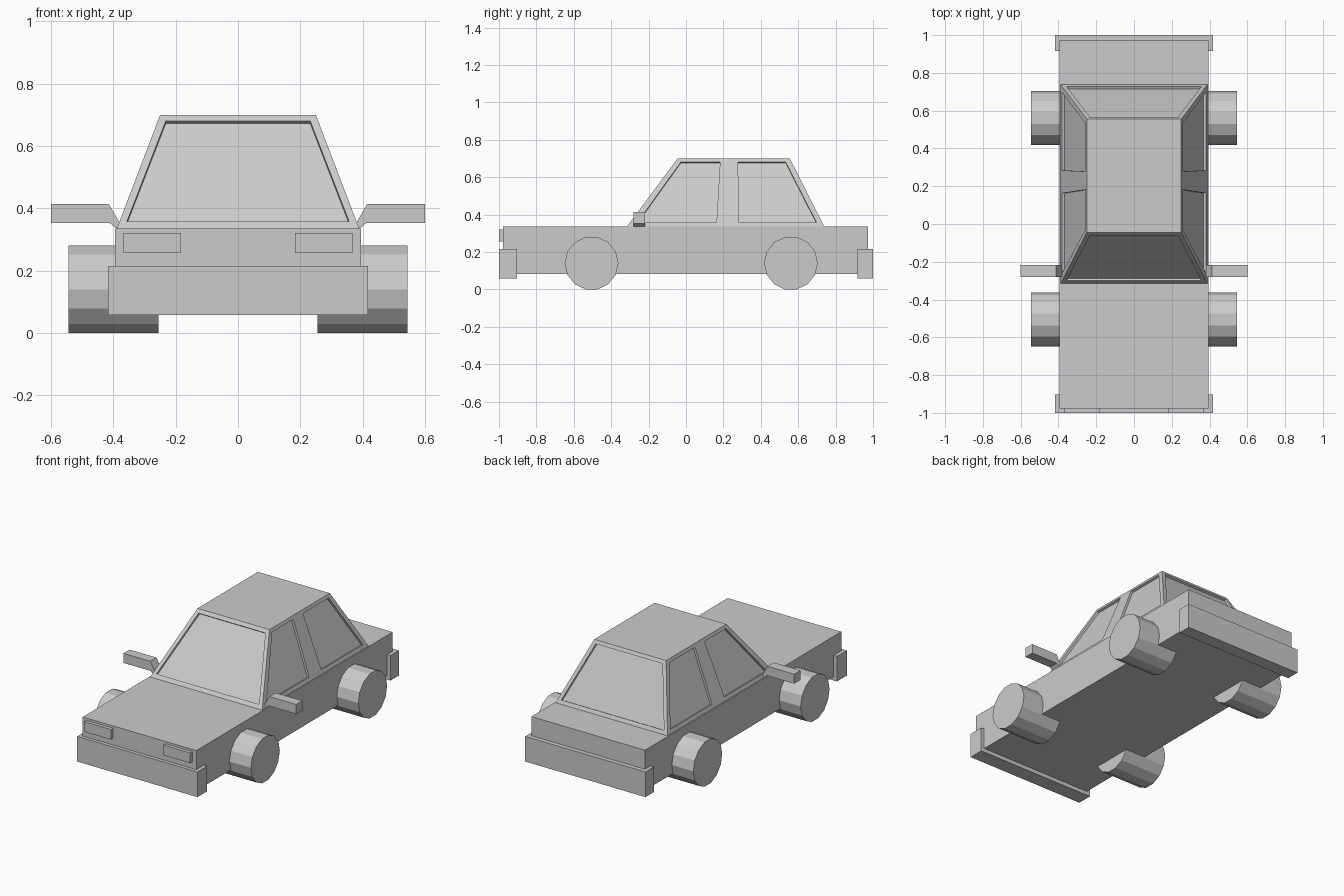
import bpy, bmesh, math
from mathutils import Vector

if "Cube" in bpy.data.objects:
    bpy.data.objects.remove(bpy.data.objects["Cube"])


def add_object(name, bm):
    bmesh.ops.recalc_face_normals(bm, faces=bm.faces)
    mesh = bpy.data.meshes.new(name)
    bm.to_mesh(mesh)
    bm.free()
    obj = bpy.data.objects.new(name, mesh)
    bpy.context.collection.objects.link(obj)
    return obj


def loft(bm, ring_a, ring_b):
    """Closed solid between two matching rings of points."""
    a = [bm.verts.new(p) for p in ring_a]
    b = [bm.verts.new(p) for p in ring_b]
    bm.faces.new(a)
    bm.faces.new(b)
    for i in range(len(a)):
        j = (i + 1) % len(a)
        bm.faces.new((a[i], a[j], b[j], b[i]))


def solid(name, ring_a, ring_b):
    bm = bmesh.new()
    loft(bm, ring_a, ring_b)
    return add_object(name, bm)


def rect(x0, x1, y0, y1, z):
    return [(x0, y0, z), (x1, y0, z), (x1, y1, z), (x0, y1, z)]


def box(name, x0, x1, y0, y1, z0, z1):
    return solid(name, rect(x0, x1, y0, y1, z0), rect(x0, x1, y0, y1, z1))


# Lower body and bumpers
box("body", -0.395, 0.395, -0.978, 0.972, 0.082, 0.335)
box("front_bumper", -0.418, 0.418, -1.0, -0.903, 0.057, 0.215)
box("rear_bumper", -0.418, 0.418, 0.917, 1.0, 0.057, 0.215)

# Cabin: tapered block
Z0, Z1 = 0.33, 0.70
cabin = solid("cabin", rect(-0.391, 0.391, -0.32, 0.742, Z0),
              rect(-0.25, 0.25, -0.045, 0.555, Z1))


def slope(low, high, z):
    return low + (high - low) * (z - Z0) / (Z1 - Z0)


# Window recesses cut into the sloping cabin walls
LOW, HIGH, DEPTH = 0.357, 0.68, 0.014
cut = bmesh.new()


def recess(points, outward):
    pts = [Vector(p) for p in points]
    n = (pts[1] - pts[0]).cross(pts[2] - pts[0]).normalized()
    if n.dot(Vector(outward)) < 0:
        n = -n
    loft(cut, [p - n * DEPTH for p in pts], [p + n * 0.01 for p in pts])


for low, high, side in ((-0.32, -0.045, -1), (0.742, 0.555, 1)):
    yl, yh = slope(low, high, LOW), slope(low, high, HIGH)
    recess([(-0.357, yl, LOW), (0.357, yl, LOW), (0.232, yh, HIGH), (-0.232, yh, HIGH)],
           (0, side, 0))

side_windows = [
    [(-0.26, LOW), (0.163, LOW), (0.182, HIGH), (-0.028, HIGH)],
    [(0.284, LOW), (0.698, LOW), (0.533, HIGH), (0.278, HIGH)],
]
for s in (-1, 1):
    for window in side_windows:
        recess([(s * slope(0.391, 0.25, z), y, z) for y, z in window], (s, 0, 0))

cutter = add_object("window_cutter", cut)
cutter.hide_render = True
cutter.hide_set(True)
mod = cabin.modifiers.new("windows", 'BOOLEAN')
mod.operation = 'DIFFERENCE'
mod.solver = 'EXACT'
mod.object = cutter

# Paired parts: headlights, mirrors and wheels
mirror_profile = [(0.375, 0.336), (0.392, 0.336), (0.412, 0.353), (0.6, 0.353),
                  (0.6, 0.413), (0.414, 0.413), (0.375, 0.345)]
SIDES, R, HUB_Z = 14, 0.1435, 0.14

for s, tag in ((-1, "left"), (1, "right")):
    box("headlight_" + tag, s * 0.183, s * 0.367, -1.0, -0.97, 0.257, 0.321)
    solid("mirror_" + tag, [(s * x, -0.28, z) for x, z in mirror_profile],
          [(s * x, -0.218, z) for x, z in mirror_profile])
    for end, y in (("front", -0.505), ("rear", 0.561)):
        rings = []
        for x in (0.255, 0.544):
            rings.append([(s * x, y + R * math.cos(math.tau * i / SIDES),
                           HUB_Z + R * math.sin(math.tau * i / SIDES))
                          for i in range(SIDES)])
        solid(f"{end}_wheel_{tag}", *rings)
